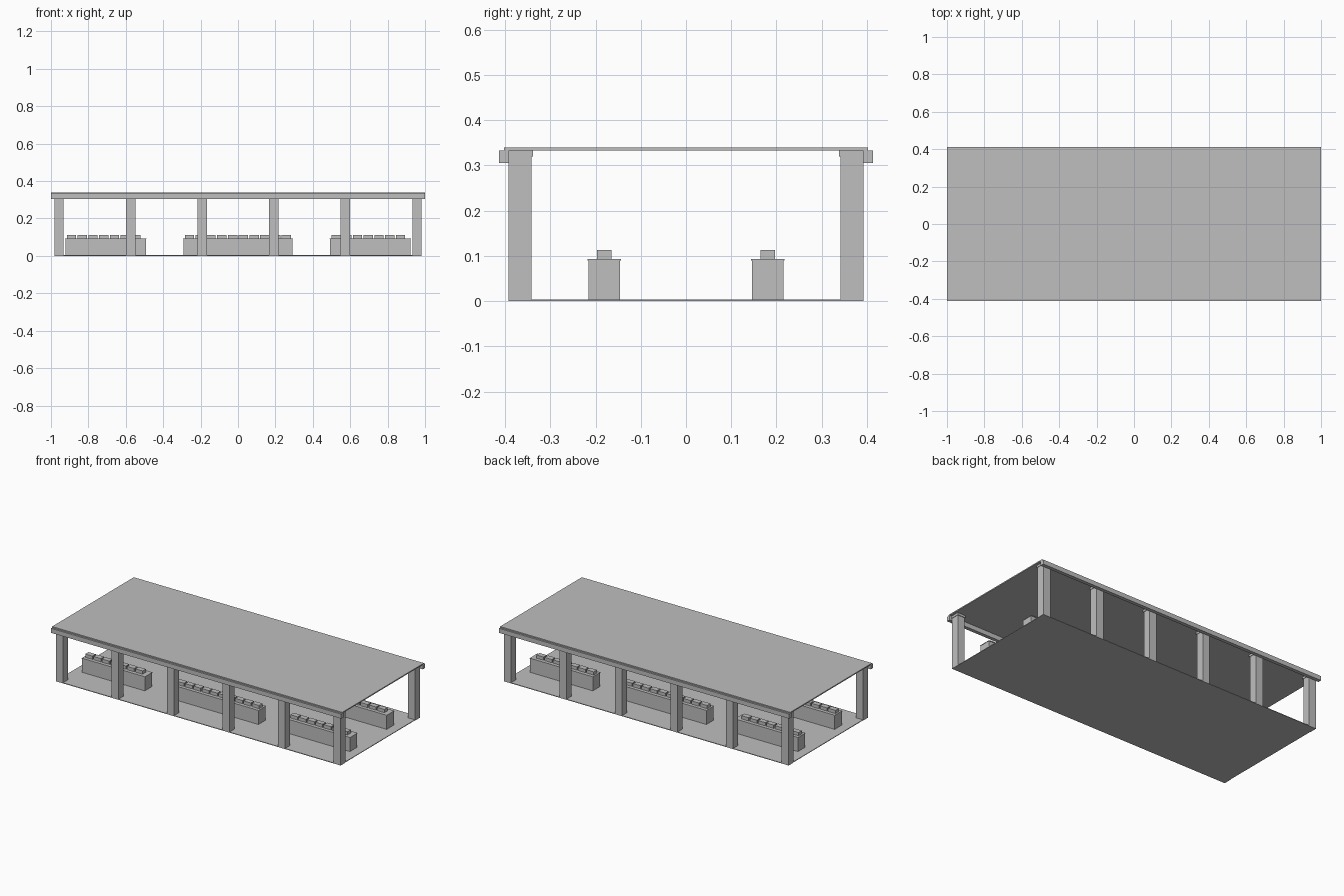
import bpy, bmesh
from mathutils import Matrix, Vector

if "Cube" in bpy.data.objects:
    bpy.data.objects.remove(bpy.data.objects["Cube"])

grey = bpy.data.materials.new("plain grey")
grey.diffuse_color = (0.52, 0.52, 0.52, 1)
grey.use_nodes = True
grey.node_tree.nodes["Principled BSDF"].inputs["Base Color"].default_value = grey.diffuse_color


def boxes(name, spans):
    """One object made of boxes given as (x0, x1, y0, y1, z0, z1)."""
    bm = bmesh.new()
    for x0, x1, y0, y1, z0, z1 in spans:
        centre = Vector(((x0 + x1) / 2, (y0 + y1) / 2, (z0 + z1) / 2))
        size = Vector((x1 - x0, y1 - y0, z1 - z0))
        bmesh.ops.create_cube(bm, size=1, matrix=Matrix.Translation(centre) @ Matrix.Diagonal(size.to_4d()))
    mesh = bpy.data.meshes.new(name)
    bm.to_mesh(mesh)
    bm.free()
    mesh.materials.append(grey)
    obj = bpy.data.objects.new(name, mesh)
    bpy.context.collection.objects.link(obj)
    return obj


def around(x, y, hx, hy, z0, z1):
    return (x - hx, x + hx, y - hy, y + hy, z0, z1)


# Floor and flat roof
boxes("floor", [around(0, 0, 0.98, 0.392, 0, 0.004)])
boxes("roof", [around(0, 0, 1.0, 0.402, 0.333, 0.340)])

# Columns with caps, and the edge beam along each long side
column_x = [-0.957 + i * 0.3828 for i in range(6)]
for side, s in (("front", -1), ("back", 1)):
    boxes(side + "_columns", [around(x, s * 0.367, 0.025, 0.025, 0, 0.32) for x in column_x])
    boxes(side + "_column_caps", [around(x, s * 0.366, 0.028, 0.028, 0.32, 0.333) for x in column_x])
    boxes(side + "_edge_beam", [around(0, s * 0.402, 1.0, 0.011, 0.305, 0.333)])

    # Three market counters per row, each with a thin top and a line of goods
    y = s * 0.181
    for place, cx, half, count in (("left", -0.707, 0.216, 7), ("middle", 0, 0.292, 10), ("right", 0.707, 0.216, 7)):
        label = side + "_" + place
        boxes(label + "_counter", [around(cx, y, half, 0.035, 0.004, 0.09)])
        boxes(label + "_counter_top", [around(cx, y, half + 0.002, 0.037, 0.09, 0.093)])
        start = cx - half + 0.033
        boxes(label + "_goods", [around(start + i * 0.0575, y, 0.025, 0.016, 0.093, 0.113) for i in range(count)])
